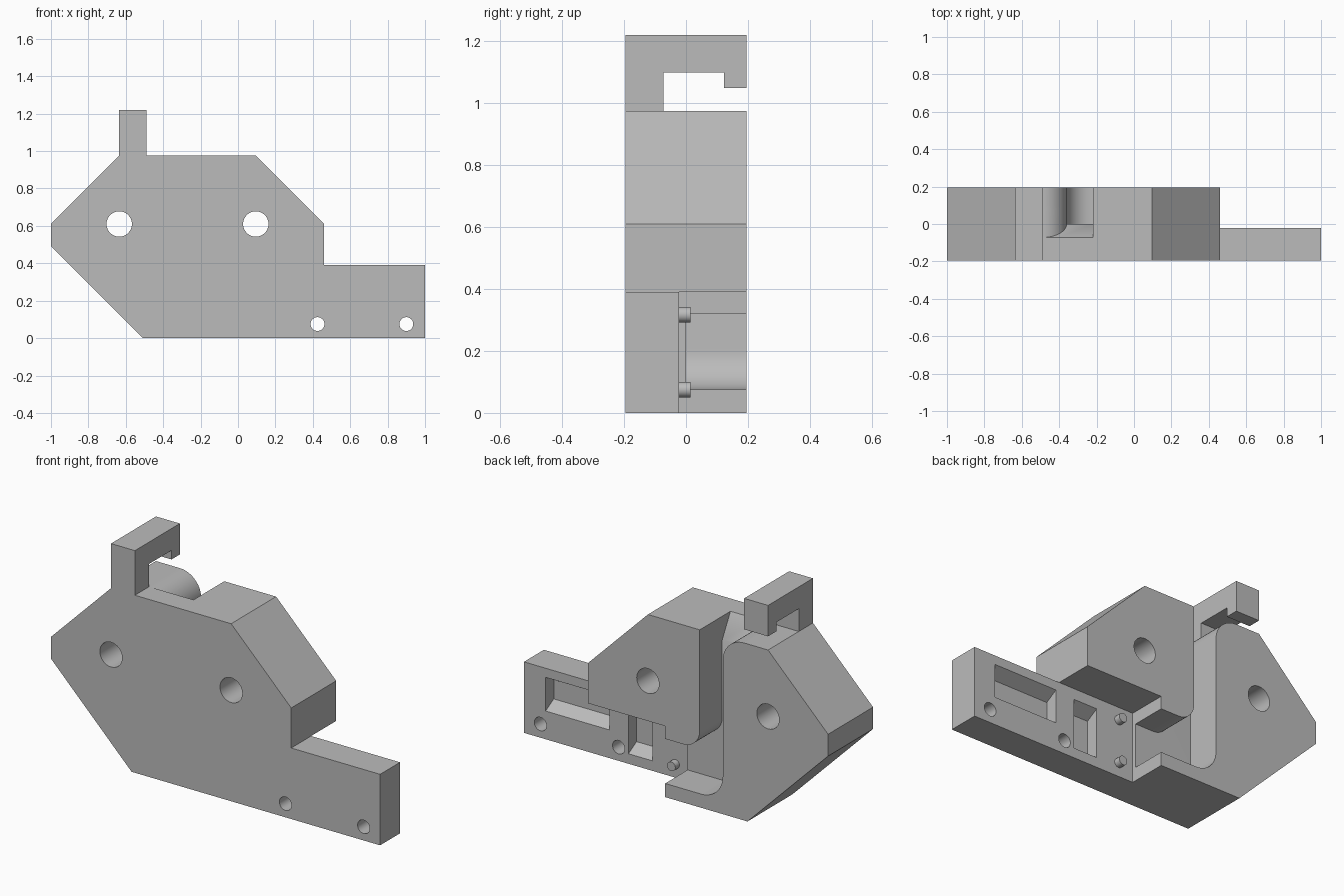
import bpy, bmesh, math
from mathutils import Vector

cube = bpy.data.objects.get("Cube")
if cube:
    bpy.data.objects.remove(cube, do_unlink=True)

grey = bpy.data.materials.new("plain grey")
grey.use_nodes = True
grey.diffuse_color = (0.5, 0.5, 0.5, 1)
grey.node_tree.nodes["Principled BSDF"].inputs["Base Color"].default_value = (0.5, 0.5, 0.5, 1)


def prism(name, pts, lo, hi, axis="y", plane=None):
    """Extrude an (x, z) profile along y, or a (y, z) profile along x."""
    bm = bmesh.new()
    place = (lambda a, b: (a, lo, b)) if axis == "y" else (lambda a, b: (lo, a, b))
    face = bm.faces.new([bm.verts.new(place(a, b)) for a, b in pts])
    side = bmesh.ops.extrude_face_region(bm, geom=[face])["geom"]
    step = Vector((0, hi - lo, 0)) if axis == "y" else Vector((hi - lo, 0, 0))
    bmesh.ops.translate(bm, vec=step, verts=[v for v in side if isinstance(v, bmesh.types.BMVert)])
    if plane:  # trim below a sloping plane and close the opening
        cut = bmesh.ops.bisect_plane(bm, geom=bm.verts[:] + bm.edges[:] + bm.faces[:],
                                     plane_co=plane[0], plane_no=plane[1], clear_inner=True)
        edges = [e for e in cut["geom_cut"] if isinstance(e, bmesh.types.BMEdge)]
        bmesh.ops.holes_fill(bm, edges=edges)
    bmesh.ops.recalc_face_normals(bm, faces=bm.faces)
    mesh = bpy.data.meshes.new(name)
    bm.to_mesh(mesh)
    bm.free()
    mesh.materials.append(grey)
    obj = bpy.data.objects.new(name, mesh)
    bpy.context.collection.objects.link(obj)
    return obj


def arc(cx, cz, r, start, end, n=12):
    angles = [math.radians(start + (end - start) * i / n) for i in range(n + 1)]
    return [(cx + r * math.cos(a), cz + r * math.sin(a)) for a in angles]


def rod(name, x, z, r, lo, hi):
    return prism(name, arc(x, z, r, 0, 360, 32)[:-1], lo, hi)


def smooth(obj):
    bpy.ops.object.select_all(action="DESELECT")
    obj.select_set(True)
    bpy.context.view_layer.objects.active = obj
    bpy.ops.object.shade_smooth_by_angle(angle=math.radians(30))


# Full-depth body with the hook post in its outline
outline = [(-1, .61), (-.635, .975), (-.635, 1.22), (-.49, 1.22), (-.49, .975), (.095, .975),
           (.46, .61), (.46, .39), (1, .39), (1, 0), (-.51, 0), (-1, .49)]
body = prism("body", outline, -.195, .195)

# Opening under the hook
cutters = [prism("hook_gap", [(-.072, .975), (-.072, 1.1), (.123, 1.1), (.123, 1.05),
                              (.3, 1.05), (.3, .975)], -.8, -.4, "x")]

# Recess behind the leg
cutters.append(prism("leg_recess", [(-.01, -.1), (-.01, .39), (1.1, .39), (1.1, -.1)], -.022, .3))

# Curved channel from the top, round to the recess
top_curve = [(-.49, 1.0)] + arc(-.49, .845, .13, 90, 0)
channel = (top_curve + arc(-.23, .205, .13, 180, 270) + [(.1, .075), (.1, .32)]
           + arc(-.12, .42, .1, 270, 180) + [(-.22, 1.0)])
cutters.append(prism("channel", channel, 0, .3))

# Sloping mouth at the top of the channel
cutters.append(prism("channel_mouth", top_curve + [(-.22, .845), (-.22, 1.0)], -.072, .1,
                     plane=((0, 0, .845), (0, .13, .072))))

# Tapered pockets in the back of the leg
for x0, x1, z0, z1 in [(.48, .868, .155, .34), (.22, .365, .055, .33)]:
    taper = [(.05, z0), (.05, z1), (-.022, z1), (-.092, z1 - .04), (-.092, z0 + .04), (-.022, z0)]
    cutters.append(prism("pocket", taper, x0, x1, "x"))

# Through holes
for x, z, r in [(-.635, .61, .068), (.095, .61, .068), (.425, .075, .037), (.9, .075, .037)]:
    cutters.append(rod("hole", x, z, r, -.4, .4))

# Carve the body
for cutter in cutters:
    mod = body.modifiers.new(cutter.name, "BOOLEAN")
    mod.operation, mod.solver, mod.object = "DIFFERENCE", "EXACT", cutter
bpy.context.view_layer.update()
carved = bpy.data.meshes.new_from_object(body.evaluated_get(bpy.context.evaluated_depsgraph_get()))
body.modifiers.clear()
body.data = carved
for cutter in cutters:
    bpy.data.objects.remove(cutter, do_unlink=True)
smooth(body)

# Locating pins
for name, z in [("lower_pin", .075), ("upper_pin", .317)]:
    smooth(rod(name, .08, z, .025, -.04, .014))
